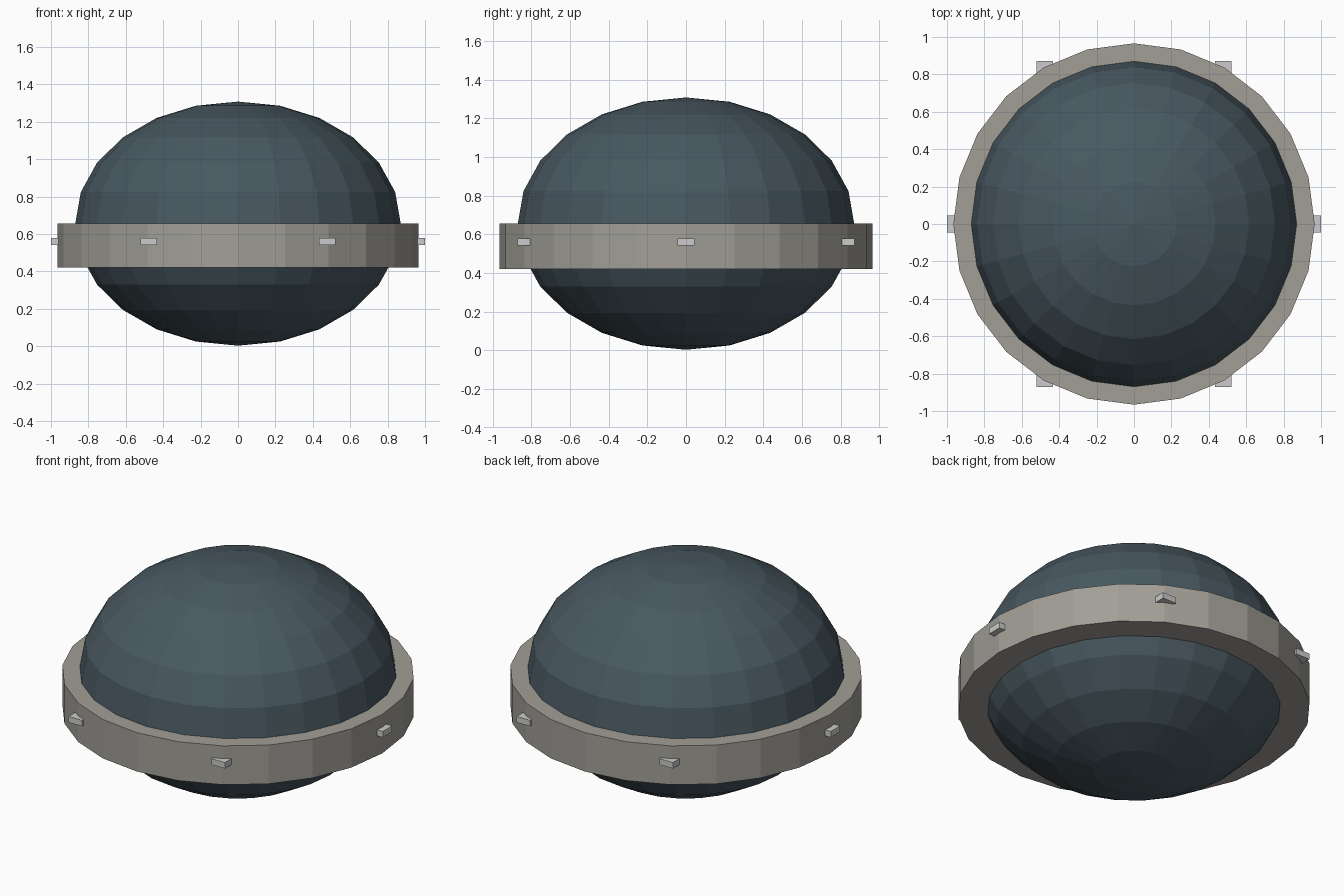
import bpy
import math

cube = bpy.data.objects.get("Cube")
if cube:
    bpy.data.objects.remove(cube, do_unlink=True)


def make_material(name, rgb):
    mat = bpy.data.materials.new(name)
    mat.use_nodes = True
    color = (*rgb, 1.0)
    mat.diffuse_color = color
    mat.node_tree.nodes["Principled BSDF"].inputs["Base Color"].default_value = color
    return mat


def finish(name, mat):
    obj = bpy.context.object
    obj.name = name
    obj.data.materials.append(mat)
    return obj


slate = make_material("dark slate blue", (0.065, 0.098, 0.118))
stone = make_material("warm grey", (0.36, 0.345, 0.31))
silver = make_material("light silver", (0.60, 0.60, 0.61))

SEGMENTS = 24
EQUATOR = 0.655
BAND_BOTTOM = 0.42

# Flattened faceted body
bpy.ops.mesh.primitive_uv_sphere_add(
    segments=SEGMENTS, ring_count=12, radius=0.87, location=(0, 0, EQUATOR))
body = finish("body", slate)
body.scale.z = 0.75

# Band just below the equator
bpy.ops.mesh.primitive_cylinder_add(
    vertices=SEGMENTS, radius=0.966, depth=EQUATOR - BAND_BOTTOM,
    location=(0, 0, (EQUATOR + BAND_BOTTOM) / 2))
finish("band", stone)

# Six small square lugs, all aligned to the axes
for i in range(6):
    angle = i * math.tau / 6
    bpy.ops.mesh.primitive_cube_add(
        size=1, location=(0.955 * math.cos(angle), 0.955 * math.sin(angle), 0.56))
    lug = finish(f"lug_{i + 1}", silver)
    lug.scale = (0.09, 0.09, 0.036)
